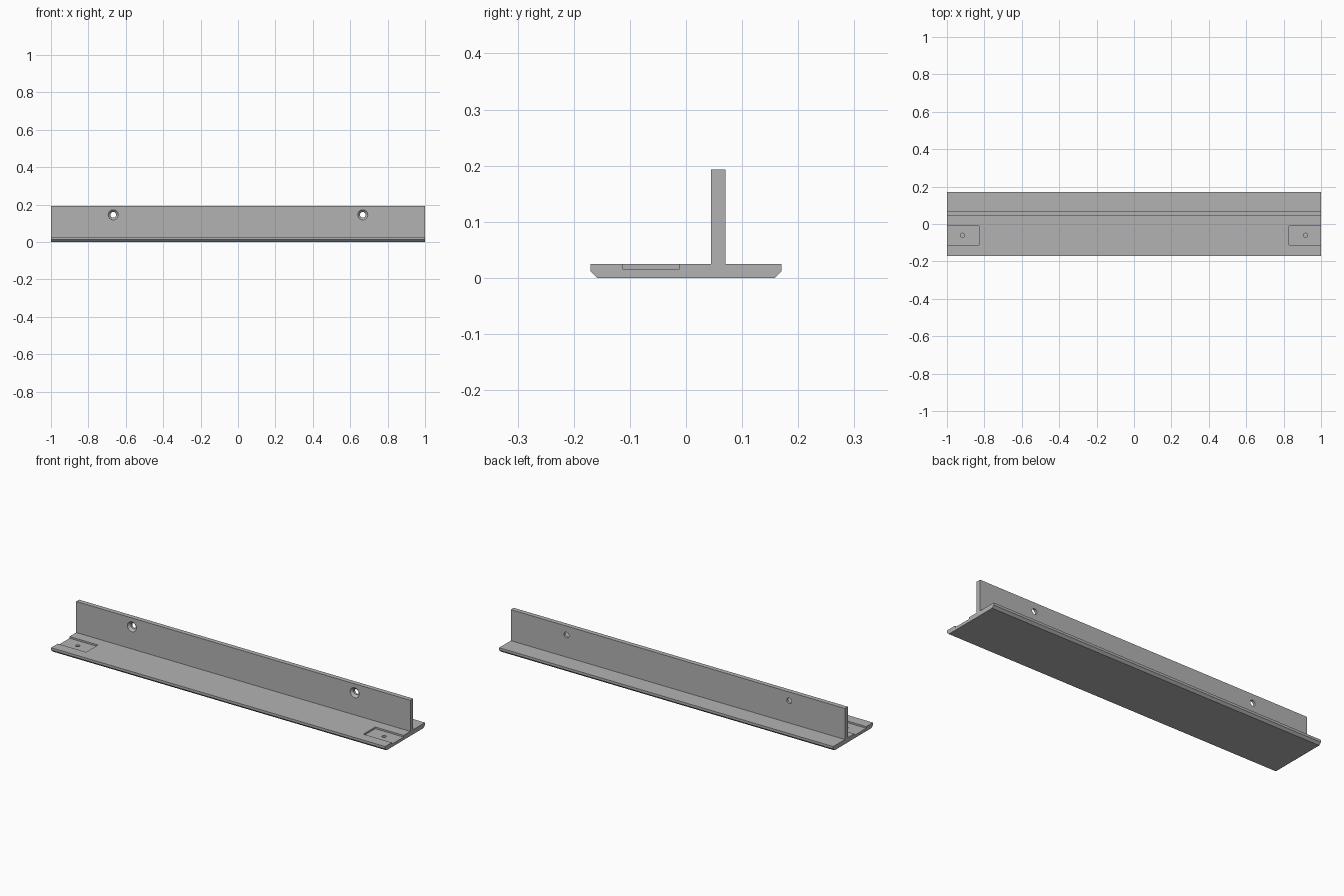
import bpy, bmesh, math
from mathutils import Matrix

if "Cube" in bpy.data.objects:
    bpy.data.objects.remove(bpy.data.objects["Cube"], do_unlink=True)

grey = bpy.data.materials.new("plain grey")
grey.use_nodes = True
colour = (0.45, 0.45, 0.45, 1)
grey.diffuse_color = colour
grey.node_tree.nodes["Principled BSDF"].inputs["Base Color"].default_value = colour


def make_object(name, bm):
    bmesh.ops.recalc_face_normals(bm, faces=bm.faces)
    mesh = bpy.data.meshes.new(name)
    bm.to_mesh(mesh)
    bm.free()
    mesh.materials.append(grey)
    obj = bpy.data.objects.new(name, mesh)
    bpy.context.collection.objects.link(obj)
    return obj


def lathe(name, profile, matrix, steps=32):
    """Solid of revolution from (radius, height) points, capped at both ends."""
    bm = bmesh.new()
    rings = [[bm.verts.new((r * math.cos(a), r * math.sin(a), h))
              for a in (math.tau * i / steps for i in range(steps))]
             for r, h in profile]
    for low, high in zip(rings, rings[1:]):
        for i in range(steps):
            j = (i + 1) % steps
            bm.faces.new((low[i], low[j], high[j], high[i]))
    bm.faces.new(rings[0])
    bm.faces.new(rings[-1])
    bmesh.ops.transform(bm, matrix=matrix, verts=bm.verts)
    return make_object(name, bm)


def box(name, low, high):
    bm = bmesh.new()
    bmesh.ops.create_cube(bm, size=1)
    for v in bm.verts:
        v.co = [a if c < 0 else b for c, a, b in zip(v.co, low, high)]
    return make_object(name, bm)


# Bracket: a T section with chamfered lower edges, swept along x
HALF, BASE, TOP, CHAMFER = 0.17, 0.025, 0.193, 0.012
WALL_FRONT, WALL_BACK = 0.045, 0.07
section = [(-HALF + CHAMFER, 0), (HALF - CHAMFER, 0), (HALF, CHAMFER), (HALF, BASE),
           (WALL_BACK, BASE), (WALL_BACK, TOP), (WALL_FRONT, TOP), (WALL_FRONT, BASE),
           (-HALF, BASE), (-HALF, CHAMFER)]
bm = bmesh.new()
face = bm.faces.new([bm.verts.new((-1, y, z)) for y, z in section])
swept = bmesh.ops.extrude_face_region(bm, geom=[face])["geom"]
bmesh.ops.translate(bm, vec=(2, 0, 0),
                    verts=[v for v in swept if isinstance(v, bmesh.types.BMVert)])
bracket = make_object("t_bracket", bm)

cutters = []
for side, s in (("left", 1), ("right", -1)):
    # Open-ended pocket in the base
    x_inner, x_outer = 0.83 * s, 1.1 * s
    cutters.append(box(side + "_pocket_cutter",
                       (min(x_inner, x_outer), -0.113, 0.016),
                       (max(x_inner, x_outer), -0.012, 0.1)))
    # Blind pilot hole in the pocket floor
    cutters.append(lathe(side + "_pilot_cutter", [(0.011, 0.006), (0.011, 0.05)],
                         Matrix.Translation((0.917 * s, -0.06, 0))))
    # Countersunk screw hole through the wall
    cutters.append(lathe(side + "_screw_hole_cutter",
                         [(0.029, -0.002), (0.015, 0.012), (0.015, 0.05)],
                         Matrix.Translation((0.667 * s, WALL_FRONT, 0.145))
                         @ Matrix.Rotation(-math.pi / 2, 4, "X")))

# Cut the pockets and holes, then drop the cutters
bpy.context.view_layer.objects.active = bracket
bracket.select_set(True)
for cutter in cutters:
    mod = bracket.modifiers.new(cutter.name, "BOOLEAN")
    mod.operation, mod.solver, mod.object = "DIFFERENCE", "EXACT", cutter
    bpy.ops.object.modifier_apply(modifier=mod.name)
    bpy.data.objects.remove(cutter, do_unlink=True)
bpy.ops.object.shade_smooth_by_angle(angle=math.radians(30))
